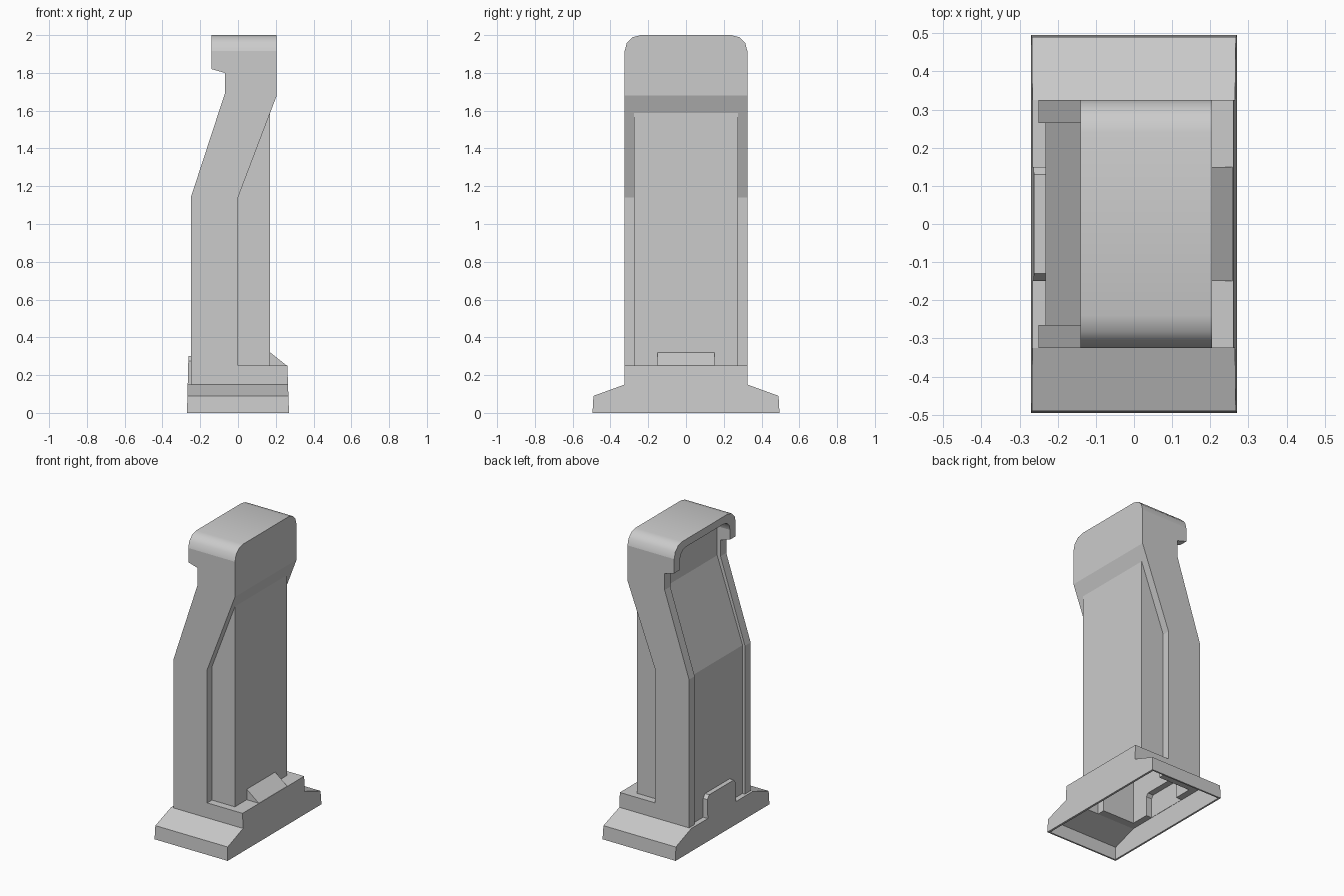
import bpy, bmesh
from mathutils import Vector

if "Cube" in bpy.data.objects:
    bpy.data.objects.remove(bpy.data.objects["Cube"], do_unlink=True)

grey = bpy.data.materials.new("plain_grey")
grey.use_nodes = True
colour = (0.6, 0.6, 0.6, 1)
grey.diffuse_color = colour
grey.node_tree.nodes["Principled BSDF"].inputs["Base Color"].default_value = colour


def prism(name, points, axis, low, high, round_top=0):
    """Extrude an outline: (x, z) points along y, or (y, z) points along x."""
    bm = bmesh.new()

    def place(p, d):
        return (p[0], d, p[1]) if axis == "y" else (d, p[0], p[1])

    verts = [bm.verts.new(place(p, low)) for p in points]
    face = bm.faces.new(verts)
    step = Vector((0, high - low, 0)) if axis == "y" else Vector((high - low, 0, 0))
    new = bmesh.ops.extrude_face_region(bm, geom=[face])["geom"]
    bmesh.ops.translate(bm, vec=step, verts=[v for v in new if isinstance(v, bmesh.types.BMVert)])
    bmesh.ops.recalc_face_normals(bm, faces=bm.faces)
    if round_top:
        # Round the two upper edges that run from front to back
        top = max(v.co.z for v in bm.verts)
        edges = [e for e in bm.edges
                 if all(v.co.z > top - 1e-4 for v in e.verts)
                 and abs(e.verts[0].co.y - e.verts[1].co.y) < 1e-4]
        bmesh.ops.bevel(bm, geom=edges, offset=round_top, segments=3, profile=0.5, affect="EDGES")
    mesh = bpy.data.meshes.new(name)
    bm.to_mesh(mesh)
    bm.free()
    mesh.materials.append(grey)
    obj = bpy.data.objects.new(name, mesh)
    bpy.context.collection.objects.link(obj)
    return obj


def box(name, x0, x1, half_y, z0, z1):
    return prism(name, [(x0, z0), (x1, z0), (x1, z1), (x0, z1)], "y", -half_y, half_y)


def mirrored(half):
    return half + [(-y, z) for y, z in reversed(half)]


def activate(obj):
    bpy.ops.object.select_all(action="DESELECT")
    obj.select_set(True)
    bpy.context.view_layer.objects.active = obj


def cut(obj, cutter):
    mod = obj.modifiers.new("cut", "BOOLEAN")
    mod.operation = "DIFFERENCE"
    mod.solver = "EXACT"
    mod.object = cutter
    activate(obj)
    bpy.ops.object.modifier_apply(modifier=mod.name)


# Bent pillar with an overhanging rounded hood
pillar = prism("pillar", [
    (-0.25, 0.145), (-0.25, 1.14), (-0.07, 1.69), (-0.07, 1.80), (-0.14, 1.82),
    (-0.14, 2.0), (0.205, 2.0), (0.205, 1.68), (0, 1.14), (0, 0.145),
], "y", -0.325, 0.325, round_top=0.085)

# Shallow recess for the screen, deeper under the hood
recess = prism("recess_cutter", [
    (-0.4, 0.1), (-0.232, 0.1), (-0.232, 1.14), (-0.045, 1.69), (-0.045, 1.95), (-0.4, 1.95),
], "y", -0.265, 0.265, round_top=0.065)
cut(pillar, recess)

# Box standing behind the pillar
rear_box = prism("rear_box", [
    (-0.005, 0.24), (0.17, 0.24), (0.17, 1.588), (-0.005, 1.127),
], "y", -0.275, 0.275)

# Flared foot, step and wedge
foot = prism("foot", mirrored([(0.495, 0), (0.49, 0.09), (0.325, 0.15)]), "x", -0.27, 0.27)
rear_step = box("rear_step", -0.002, 0.266, 0.325, 0.145, 0.25)
wedge = prism("rear_wedge", [(0.165, 0.249), (0.26, 0.249), (0.17, 0.32)], "y", -0.15, 0.15)

# Clip tab at the bottom of the screen side
tab = prism("clip_tab", mirrored([(0.15, 0.145), (0.15, 0.275), (0.13, 0.3)]), "x", -0.266, -0.225)

# Slight inward taper of the foot parts
for obj in (foot, rear_step, tab):
    for v in obj.data.vertices:
        if v.co.x < -0.25:
            v.co.x = -0.27 + 0.025 * v.co.z
        elif v.co.x > 0.25:
            v.co.x = 0.27 - 0.035 * v.co.z

# Hollow inside, open underneath
cutters = [
    prism("foot_cutter", mirrored([(0.485, -0.02), (0.48, 0.083), (0.315, 0.14)]), "x", -0.258, 0.256),
    box("pillar_cutter", -0.215, 0.16, 0.262, 0.05, 1.1),
    box("step_cutter", 0.02, 0.25, 0.313, 0.06, 0.24),
    prism("tab_cutter", mirrored([(0.14, 0.07), (0.14, 0.27), (0.125, 0.29)]), "x", -0.256, -0.2),
]
for obj in (pillar, rear_box, foot, rear_step, tab):
    for cutter in cutters:
        cut(obj, cutter)

for cutter in cutters + [recess]:
    bpy.data.objects.remove(cutter, do_unlink=True)

# Smooth only the rounded corners
activate(pillar)
bpy.ops.object.shade_smooth_by_angle(angle=0.7)
for face in pillar.data.polygons:
    face.use_smooth = face.center.z > 1.85 and abs(face.normal.x) < 0.1
